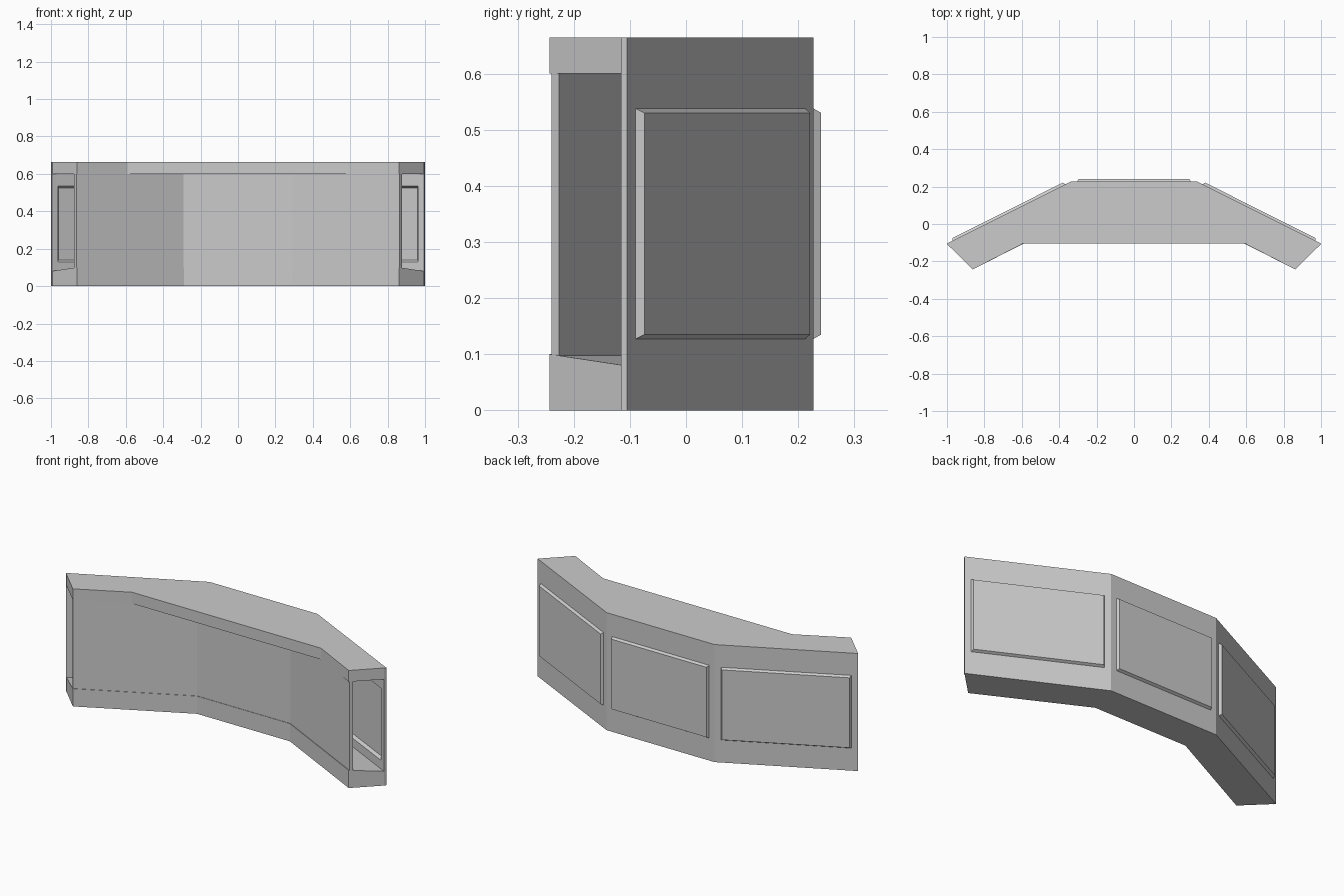
import bpy
import bmesh
from mathutils import Vector

if "Cube" in bpy.data.objects:
    bpy.data.objects.remove(bpy.data.objects["Cube"])

HEIGHT = 0.664

grey = bpy.data.materials.new("hull grey")
grey.use_nodes = True
COLOUR = (0.6, 0.6, 0.6, 1)
grey.diffuse_color = COLOUR
grey.node_tree.nodes["Principled BSDF"].inputs["Base Color"].default_value = COLOUR


def finish(name, bm):
    mesh = bpy.data.meshes.new(name)
    bm.to_mesh(mesh)
    bm.free()
    mesh.materials.append(grey)
    obj = bpy.data.objects.new(name, mesh)
    bpy.context.collection.objects.link(obj)
    return obj


def mirrored(end, kink):
    """Plan line through both halves, running from right to left."""
    flip = [(-p[0], p[1]) for p in (end, kink)]
    return [Vector(p) for p in flip + [kink, end]]


def slab(name, outer, inner, bottom, top_outer, top_inner):
    """Closed strip between two plan lines; the top may slope across."""
    bm = bmesh.new()
    rings = []
    for o, i in zip(outer, inner):
        corners = [(o, bottom), (o, top_outer), (i, top_inner), (i, bottom)]
        rings.append([bm.verts.new((p.x, p.y, z)) for p, z in corners])
    for a, b in zip(rings, rings[1:]):
        for k in range(4):
            n = (k + 1) % 4
            bm.faces.new((a[k], a[n], b[n], b[k]))
    bm.faces.new(rings[0])
    bm.faces.new(rings[-1])
    bmesh.ops.recalc_face_normals(bm, faces=bm.faces)
    return finish(name, bm)


def pressed_wall(name, line):
    """Thin outer wall with one raised, hollow panel per section."""
    bm = bmesh.new()
    for p, q in zip(line, line[1:]):
        along = (q - p).normalized()
        out = Vector((-along.y, along.x))
        length = (q - p).length

        def loop(margin, low, high, raised):
            ends = [(margin, low), (margin, high),
                    (length - margin, high), (length - margin, low)]
            verts = []
            for u, z in ends:
                at = p + along * u + out * raised
                verts.append(bm.verts.new((at.x, at.y, z)))
            return verts

        border = loop(0, 0, HEIGHT, 0)
        base = loop(0.033, 0.127, 0.538, 0)
        face = loop(0.041, 0.135, 0.53, 0.014)
        for a, b in ((border, base), (base, face)):
            for k in range(4):
                n = (k + 1) % 4
                bm.faces.new((a[k], a[n], b[n], b[k]))
        bm.faces.new(face)
    bmesh.ops.remove_doubles(bm, verts=bm.verts, dist=0.0005)
    obj = finish(name, bm)
    solid = obj.modifiers.new("thickness", "SOLIDIFY")
    solid.thickness = 0.012
    solid.offset = -1
    return obj


# Outer wall with its three raised panels
pressed_wall("outer_wall", mirrored((1, -0.105), (0.337, 0.227)))

# Roof and floor, tucked into the outer wall
tucked = mirrored((0.996, -0.111), (0.335, 0.221))
slab("roof", tucked, mirrored((0.862, -0.243), (0.59, -0.103)),
     0.6, HEIGHT, HEIGHT)
slab("floor", tucked, mirrored((0.862, -0.243), (0.29, 0.048)),
     0, 0.08, 0.1)

# Inner wall, set back slightly between floor and roof
slab("inner_wall", mirrored((0.876, -0.226), (0.294, 0.066)),
     mirrored((0.864, -0.24), (0.291, 0.051)), 0.09, 0.61, 0.61)
